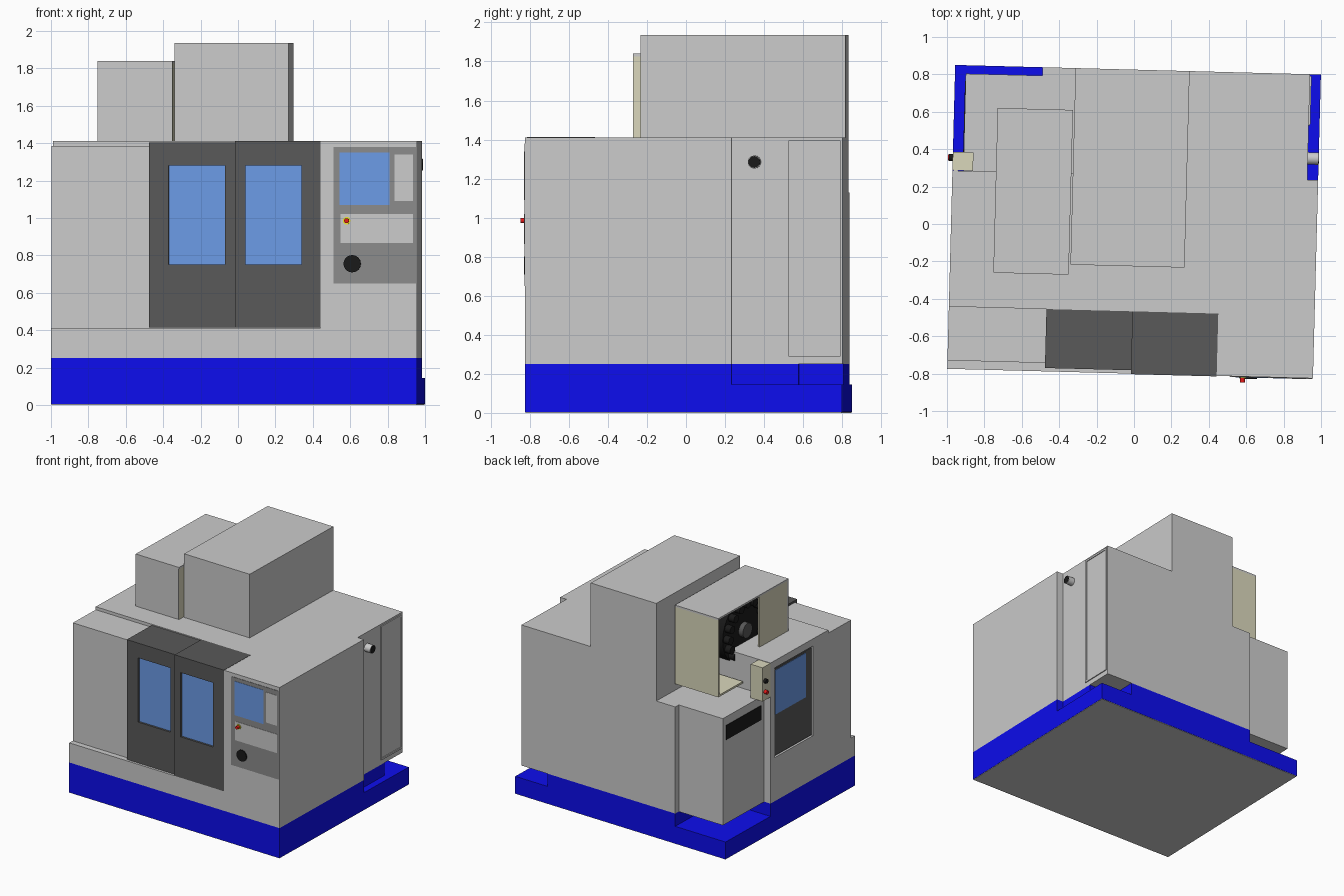
import bpy, bmesh, math
from mathutils import Matrix, Vector

if "Cube" in bpy.data.objects:
    bpy.data.objects.remove(bpy.data.objects["Cube"])


def material(name, r, g, b):
    m = bpy.data.materials.new(name)
    m.diffuse_color = (r, g, b, 1)
    m.use_nodes = True
    m.node_tree.nodes["Principled BSDF"].inputs["Base Color"].default_value = m.diffuse_color
    return m


BLUE = material("base_blue", 0.004, 0.004, 0.85)
DARK = material("door_dark", 0.1, 0.1, 0.1)
PANEL = material("panel_grey", 0.26, 0.26, 0.26)
GLASS = material("window_blue", 0.15, 0.33, 0.8)
BEIGE = material("beige", 0.7, 0.68, 0.5)
BLACK = material("black", 0.01, 0.01, 0.01)
RED = material("red", 0.8, 0.01, 0.01)
YELLOW = material("yellow", 0.9, 0.8, 0.02)


def make(name, bm, mat=None):
    bmesh.ops.recalc_face_normals(bm, faces=bm.faces)
    me = bpy.data.meshes.new(name)
    bm.to_mesh(me)
    bm.free()
    ob = bpy.data.objects.new(name, me)
    bpy.context.collection.objects.link(ob)
    if mat:
        me.materials.append(mat)
    return ob


def box(name, x0, x1, y0, y1, z0, z1, mat=None):
    bm = bmesh.new()
    bmesh.ops.create_cube(bm, size=1)
    for v in bm.verts:
        v.co = Vector((x0 if v.co.x < 0 else x1, y0 if v.co.y < 0 else y1, z0 if v.co.z < 0 else z1))
    return make(name, bm, mat)


def prism(name, pts, a0, a1, mat=None, axis="z"):
    """Extrude a profile: (x, y) points along z, or (y, z) points along x."""
    bm = bmesh.new()
    vs = [bm.verts.new((p[0], p[1], a0) if axis == "z" else (a0, p[0], p[1])) for p in pts]
    f = bm.faces.new(vs)
    ext = bmesh.ops.extrude_face_region(bm, geom=[f])["geom"]
    move = (0, 0, a1 - a0) if axis == "z" else (a1 - a0, 0, 0)
    bmesh.ops.translate(bm, vec=move, verts=[v for v in ext if isinstance(v, bmesh.types.BMVert)])
    return make(name, bm, mat)


def rod(name, p0, p1, r, mat=None, segs=24):
    p0, p1 = Vector(p0), Vector(p1)
    d = p1 - p0
    m = Matrix.Translation((p0 + p1) / 2) @ d.to_track_quat("Z", "Y").to_matrix().to_4x4()
    bm = bmesh.new()
    bmesh.ops.create_cone(bm, cap_ends=True, segments=segs, radius1=r, radius2=r, depth=d.length, matrix=m)
    ob = make(name, bm, mat)
    bpy.context.view_layer.objects.active = ob
    ob.select_set(True)
    bpy.ops.object.shade_smooth_by_angle()
    ob.select_set(False)
    return ob


def cut(ob, *extents):
    for e in extents:
        c = box("cutter", *e)
        c.hide_render = True
        mod = ob.modifiers.new("cut", "BOOLEAN")
        mod.operation, mod.solver, mod.object = "DIFFERENCE", "EXACT", c
        bpy.context.view_layer.objects.active = ob
        bpy.ops.object.modifier_apply(modifier=mod.name)
        bpy.data.objects.remove(c)


# overall limits
X, F, B = 0.978, -0.80, 0.825
XR, YS = 0.92, 0.26      # inset rear sides and where they start

# blue base with stepped tray around the rear
box("base_plate", -X + .002, X - .002, F + .002, B - .002, 0, 0.006)
box("base_tray", -X, X, F, B, 0.004, 0.145, BLUE)
prism("base_upper", [(-X, F), (X, F), (X, YS), (XR, YS), (XR, 0.6), (0.68, 0.6), (0.68, B),
                     (-0.51, B), (-0.51, YS), (-X, YS)], 0.145, 0.25, BLUE)

# sheet metal enclosure: rear shelf, door slide recess, side door recess
body = prism("enclosure", [(-X, F), (X, F), (X, YS), (XR, YS), (XR, B), (-0.51, B), (-0.51, 0.78),
                           (-XR, 0.78), (-XR, YS), (-X, YS)], 0.25, 1.41)
cut(body,
    (-1.2, -0.334, YS, 1.2, 1.13, 1.6),
    (-1.2, 0.463, -1.2, -0.755, 0.412, 1.6),
    (-1.2, 0.463, -1.2, -0.467, 1.385, 1.6),
    (-1.2, -0.96, -0.275, 0.21, 0.61, 1.35))

# spindle column cover
box("column_cover", -0.334, 0.276, -0.226, B, 1.40, 1.935)

# pair of sliding doors, wrapping from the front onto the roof
for side, x0, x1, yf, zt, w0, w1 in (("left", -0.456, 0.004, -0.782, 1.402, -0.35, -0.05),
                                     ("right", 0.004, 0.463, -0.803, 1.412, 0.06, 0.36)):
    door = prism(side + "_door", [(yf, 0.413), (-0.756, 0.413), (-0.756, 1.386), (-0.467, 1.386),
                                  (-0.467, zt), (yf, zt)], x0, x1, DARK, "x")
    cut(door, (w0, w1, -1, -0.7, 0.75, 1.28))
    box(side + "_door_glass", w0, w1, yf + 0.016, -0.756, 0.75, 1.28, GLASS)

# control panel
box("control_panel", 0.531, 0.974, F - 0.003, F + 0.01, 0.65, 1.38, PANEL)
box("control_screen", 0.565, 0.832, F - 0.005, F, 1.07, 1.35, GLASS)
box("control_keypad", 0.857, 0.957, F - 0.005, F, 1.09, 1.34)
box("control_keyboard", 0.57, 0.957, F - 0.005, F, 0.865, 1.02)
rod("hand_wheel", (0.632, F, 0.755), (0.632, F - 0.012, 0.755), 0.046, BLACK, 32)
rod("stop_ring", (0.602, F, 0.985), (0.602, F - 0.009, 0.985), 0.02, YELLOW)
rod("stop_button", (0.602, F, 0.985), (0.602, F - 0.032, 0.985), 0.013, RED)

# left side service door
side_door = box("side_door", -0.972, -0.958, -0.265, 0.20, 0.62, 1.34, DARK)
box("side_door_glass", -0.976, -0.970, -0.19, 0.195, 0.96, 1.325, GLASS)

# rear left cabinet vent
box("cabinet_vent", -XR - 0.003, -XR + 0.01, 0.30, 0.74, 0.94, 1.06, BLACK)

# small pendant with buttons on the shelf
box("pendant_box", -X, -0.868, 0.262, 0.36, 1.13, 1.408, BEIGE)
rod("pendant_knob", (-X, 0.33, 1.29), (-X - 0.02, 0.33, 1.29), 0.018, BLACK)
rod("pendant_stop", (-X, 0.33, 1.20), (-X - 0.026, 0.33, 1.20), 0.016, RED)

# tool magazine housing, open on the left
M0, M1, MF, MB, MT = -0.745, -0.342, -0.28, 0.601, 1.84
box("magazine_top", M0, M1, MF, MB, MT - 0.015, MT)
box("magazine_front", M0, M1 - 0.003, MF, MF + 0.015, 1.40, MT - 0.015)
box("magazine_right", M1 - 0.015, M1, MF + 0.002, MB, 1.19, MT - 0.015, BEIGE)
box("magazine_back", M0, M1 - 0.015, MB - 0.015, MB, 1.19, MT - 0.015, BEIGE)
box("magazine_left", M0, M0 + 0.015, MF + 0.015, 0.08, 1.40, MT - 0.015, BEIGE)
box("magazine_floor", M0, M1 - 0.015, 0.29, MB - 0.015, 1.19, 1.205, BEIGE)

# tool carousel with its ring of pots
cy, cz = 0.09, 1.52
rod("carousel_disc", (-0.60, cy, cz), (-0.46, cy, cz), 0.26, BLACK, 40)
rod("carousel_hub", (-0.64, cy, cz), (-0.36, cy, cz), 0.06, DARK)
for i in range(16):
    a = i * math.tau / 16
    y, z = cy + 0.22 * math.cos(a), cz + 0.22 * math.sin(a)
    rod("tool_pot", (-0.65, y, z), (-0.60, y, z), 0.032, BLACK, 16)

# right side: rear door panel in a shallow frame, and pipe stub
panel = box("rear_panel_frame", XR - 0.01, XR + 0.008, 0.55, 0.815, 0.29, 1.395)
cut(panel, (XR + 0.002, 1.2, 0.565, 0.80, 0.305, 1.38))
rod("pipe_stub", (XR - 0.01, 0.375, 1.285), (0.976, 0.375, 1.285), 0.033)
rod("pipe_cap", (0.97, 0.375, 1.285), (0.979, 0.375, 1.285), 0.03, BLACK)

# the machine stands slightly turned
turn = Matrix.Rotation(math.radians(-1.5), 4, "Z")
for ob in bpy.data.objects:
    ob.data.transform(turn)
